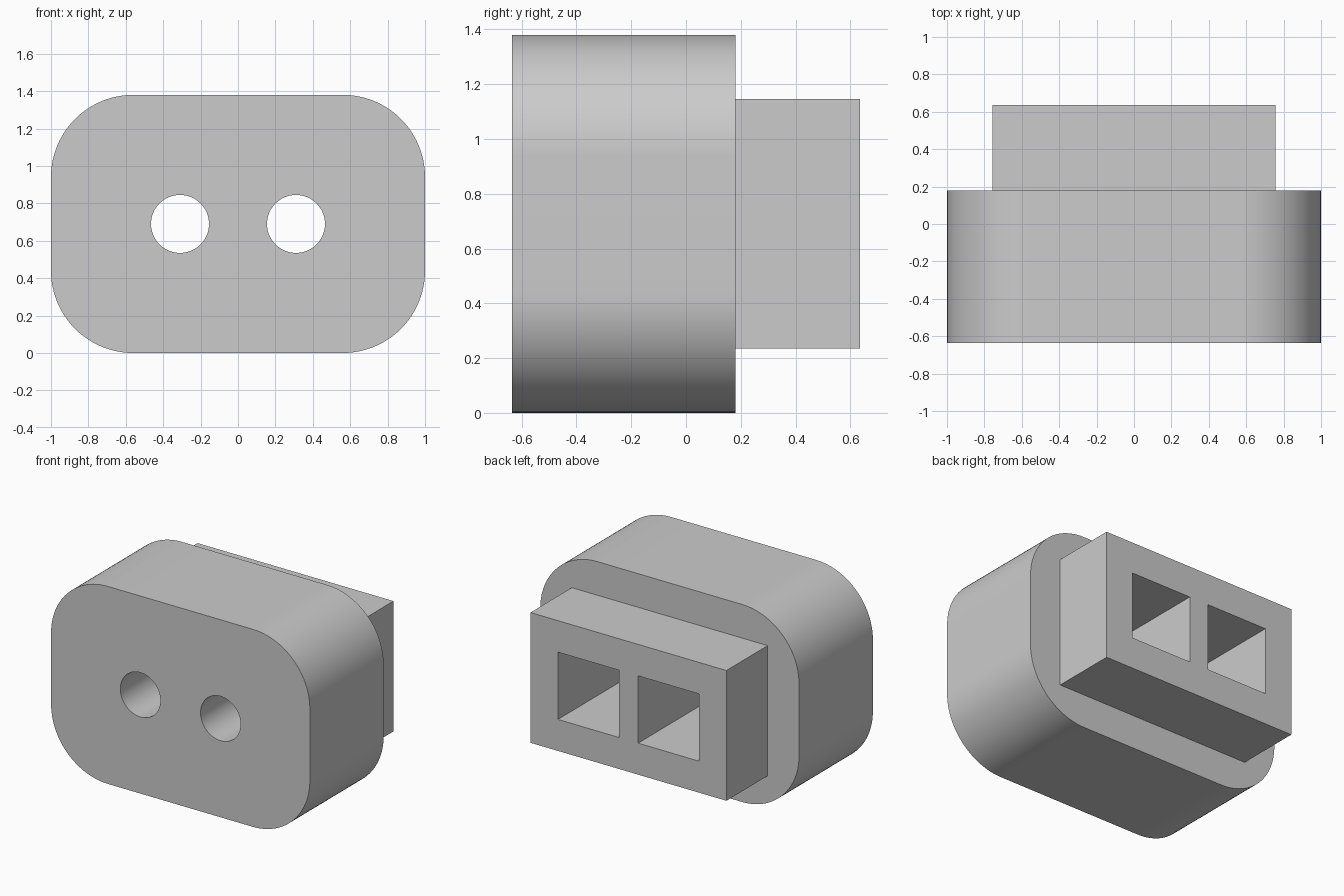
import bpy
import bmesh
from math import sin, cos, pi, radians
from mathutils import Vector

cube = bpy.data.objects.get("Cube")
if cube:
    bpy.data.objects.remove(cube, do_unlink=True)

HEIGHT = 1.38
MID_Z = HEIGHT / 2
FRONT, STEP, BACK = -0.635, 0.18, 0.635
POCKET_FLOOR = -0.18

grey = bpy.data.materials.new("plain grey")
grey.use_nodes = True
colour = (0.6, 0.6, 0.6, 1)
grey.diffuse_color = colour
grey.node_tree.nodes["Principled BSDF"].inputs["Base Color"].default_value = colour


def rounded_outline(half_w, half_h, radius, steps):
    """Rounded rectangle in x and z, centred on the origin."""
    points = []
    for i, (sx, sz) in enumerate([(1, 1), (-1, 1), (-1, -1), (1, -1)]):
        for k in range(steps + 1):
            a = (i + k / steps) * pi / 2
            points.append((sx * (half_w - radius) + radius * cos(a),
                           sz * (half_h - radius) + radius * sin(a)))
    return points


def prism(name, outline, y0, y1, x=0):
    """Extrude an x-z outline from y0 to y1."""
    bm = bmesh.new()
    face = bm.faces.new([bm.verts.new((x + px, y0, MID_Z + pz)) for px, pz in outline])
    new = bmesh.ops.extrude_face_region(bm, geom=[face])["geom"]
    bmesh.ops.translate(bm, vec=Vector((0, y1 - y0, 0)),
                        verts=[v for v in new if isinstance(v, bmesh.types.BMVert)])
    bmesh.ops.recalc_face_normals(bm, faces=bm.faces)
    mesh = bpy.data.meshes.new(name)
    bm.to_mesh(mesh)
    bm.free()
    mesh.materials.append(grey)
    obj = bpy.data.objects.new(name, mesh)
    bpy.context.collection.objects.link(obj)
    return obj


def rectangle(w, h):
    return [(w, h), (-w, h), (-w, -h), (w, -h)]


def combine(target, tool, operation):
    """Apply a boolean, then drop the helper object."""
    mod = target.modifiers.new(operation.title(), "BOOLEAN")
    mod.operation = operation
    mod.solver = "EXACT"
    mod.object = tool
    tool.hide_render = True
    bpy.context.view_layer.objects.active = target
    bpy.ops.object.modifier_apply(modifier=mod.name)
    bpy.data.objects.remove(tool, do_unlink=True)


# Rounded front body joined to the rectangular rear block
housing = prism("connector_housing", rounded_outline(1, MID_Z, 0.44, 24), FRONT, STEP)
combine(housing, prism("rear_block", rectangle(0.757, 0.455), 0.05, BACK), "UNION")

# Square rear pockets, each meeting a round front hole
circle = [(0.155 * cos(2 * pi * k / 64), 0.155 * sin(2 * pi * k / 64)) for k in range(64)]
for side in (-1, 1):
    x = side * 0.31
    combine(housing, prism("pocket_cutter", rectangle(0.235, 0.235),
                           POCKET_FLOOR, BACK + 0.2, x), "DIFFERENCE")
    combine(housing, prism("hole_cutter", circle, FRONT - 0.2, 0, x), "DIFFERENCE")

# Smooth the curved walls, keep the rims sharp
bpy.ops.object.select_all(action="DESELECT")
housing.select_set(True)
bpy.context.view_layer.objects.active = housing
bpy.ops.object.shade_smooth_by_angle(angle=radians(30))
